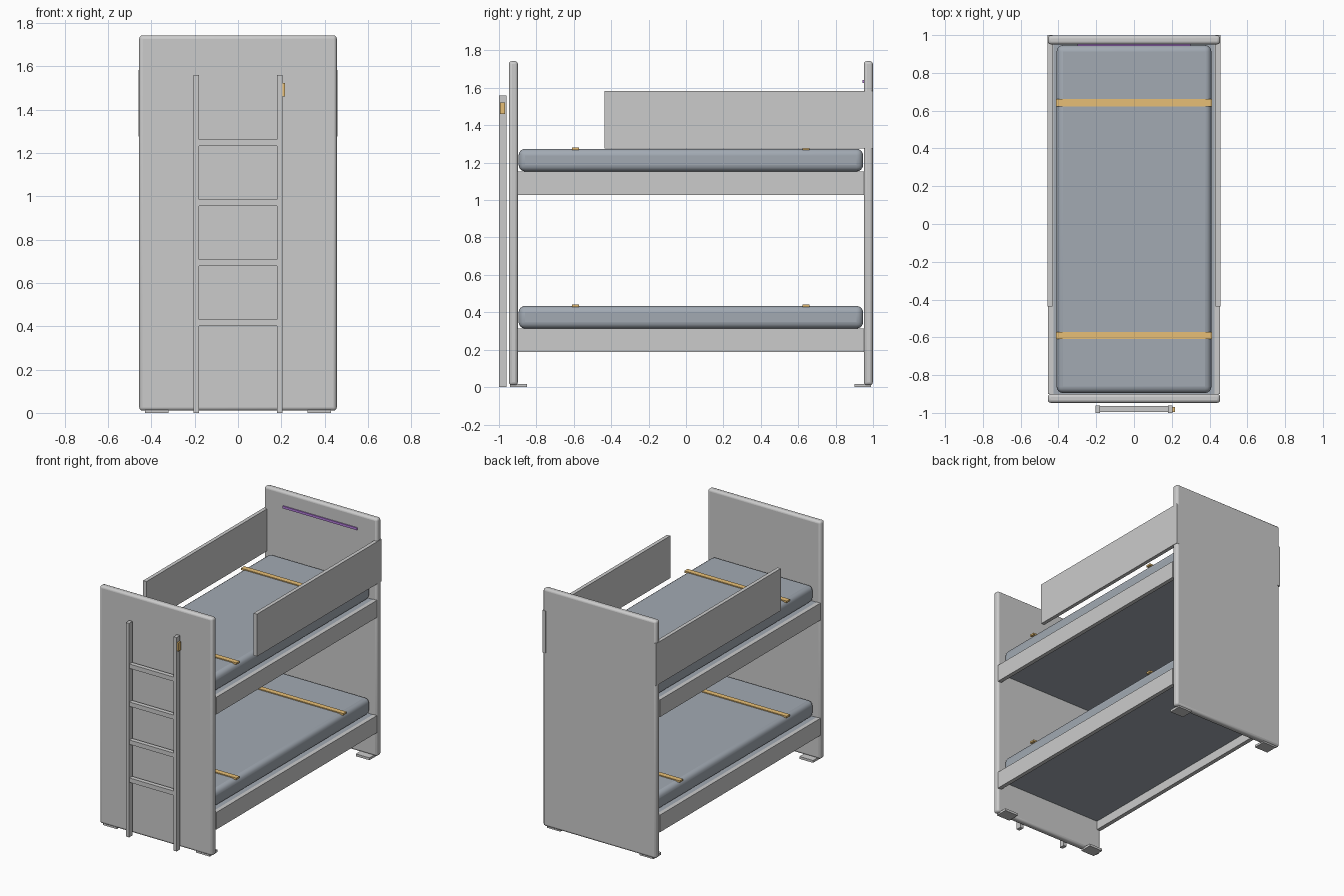
import bpy

if "Cube" in bpy.data.objects:
    bpy.data.objects.remove(bpy.data.objects["Cube"])


def material(name, rgb):
    m = bpy.data.materials.new(name)
    m.diffuse_color = (*rgb, 1)
    m.use_nodes = True
    m.node_tree.nodes["Principled BSDF"].inputs["Base Color"].default_value = m.diffuse_color
    return m


SLATE = material("slate_fabric", (0.36, 0.40, 0.45))
AMBER = material("amber_strap", (0.80, 0.52, 0.18))
PURPLE = material("purple_light", (0.45, 0.20, 0.70))


def box(name, x, y, z, mat=None, bevel=0, segments=3):
    """Box from (min, max) ranges, optionally with rounded edges."""
    bpy.ops.mesh.primitive_cube_add(
        size=1, location=[(a + b) / 2 for a, b in (x, y, z)])
    ob = bpy.context.object
    ob.name = name
    ob.scale = [b - a for a, b in (x, y, z)]
    bpy.ops.object.transform_apply(location=False, rotation=False, scale=True)
    if bevel:
        mod = ob.modifiers.new("rounded", 'BEVEL')
        mod.width = bevel
        mod.segments = segments
        bpy.ops.object.shade_smooth_by_angle()
    if mat:
        ob.data.materials.append(mat)
    return ob


def pair(name, x, y, z, **kw):
    """Box on the right side and its mirror on the left."""
    box("right_" + name, x, y, z, **kw)
    box("left_" + name, (-x[1], -x[0]), y, z, **kw)


# End panels with rounded edges, and their feet
box("front_panel", (-.456, .456), (-.947, -.899), (.01, 1.743), bevel=.016)
box("back_panel", (-.456, .456), (.951, .999), (.01, 1.743), bevel=.016)
pair("front_foot", (.32, .43), (-.94, -.85), (0, .017))
pair("back_foot", (.32, .43), (.90, .99), (0, .017))

# Two bunks: side rails, deck, mattress and straps
for bunk, z in (("lower", .188), ("upper", 1.028)):
    top = z + .125
    pair(bunk + "_side_rail", (.425, .455), (-.90, .952), (z, top))
    box(bunk + "_deck", (-.425, .425), (-.90, .952), (top - .06, top - .002), SLATE)
    box(bunk + "_mattress", (-.41, .41), (-.895, .947), (top, top + .121),
        SLATE, bevel=.035, segments=4)
    for end, y in (("front", -.59), ("back", .642)):
        box(f"{bunk}_{end}_strap", (-.413, .413), (y - .019, y + .019),
            (top + .115, top + .128), AMBER)

# Guard boards beside the upper bunk
pair("guard_board", (.432, .459), (-.437, 1.0), (1.275, 1.583))

# Ladder
pair("ladder_rail", (.179, .205), (-1.0, -.96), (0, 1.56))
for i in range(4):
    z = .416 + i * .277
    box(f"ladder_rung_{i + 1}", (-.18, .18), (-.996, -.964), (z - .016, z + .016))
box("ladder_clip", (.197, .217), (-.995, -.968), (1.46, 1.522), AMBER)

# Light strip on the inside of the back panel
box("light_strip", (-.30, .30), (.943, .953), (1.625, 1.642), PURPLE)
